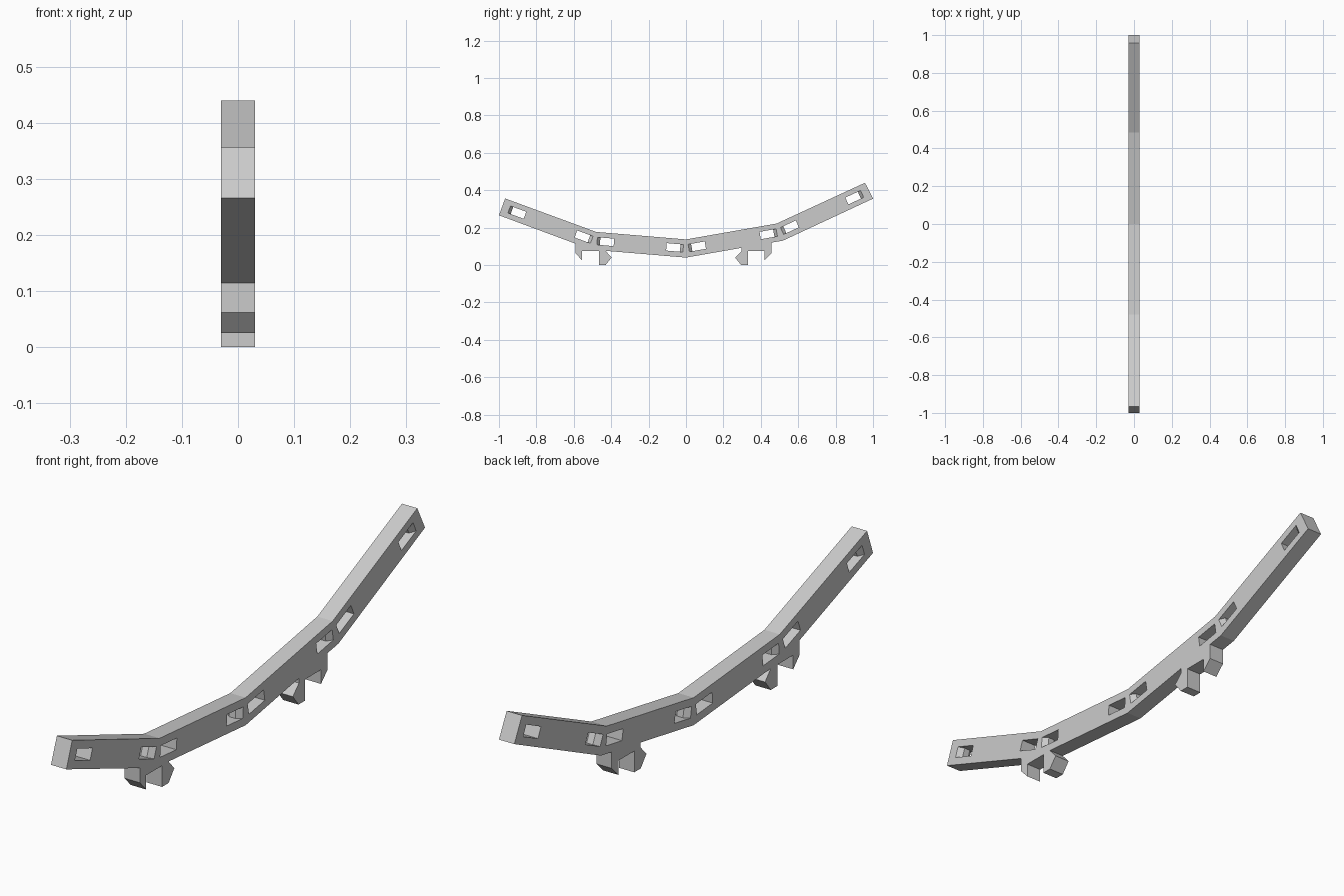
import bpy, bmesh
from mathutils import Vector

if "Cube" in bpy.data.objects:
    bpy.data.objects.remove(bpy.data.objects["Cube"])

grey = bpy.data.materials.new("light_grey")
grey.use_nodes = True
grey.diffuse_color = (0.6, 0.6, 0.6, 1)
grey.node_tree.nodes["Principled BSDF"].inputs["Base Color"].default_value = grey.diffuse_color

HALF_WIDTH = 0.03


def prism(name, points, sweep):
    """Extrude a flat polygon along a vector into a solid object."""
    bm = bmesh.new()
    face = bm.faces.new([bm.verts.new(p) for p in points])
    new = bmesh.ops.extrude_face_region(bm, geom=[face])["geom"]
    bmesh.ops.translate(bm, vec=sweep,
                        verts=[g for g in new if isinstance(g, bmesh.types.BMVert)])
    bmesh.ops.recalc_face_normals(bm, faces=bm.faces)
    mesh = bpy.data.meshes.new(name)
    bm.to_mesh(mesh)
    bm.free()
    mesh.materials.append(grey)
    obj = bpy.data.objects.new(name, mesh)
    bpy.context.collection.objects.link(obj)
    return obj


# Bent beam with its two pairs of mounting clips, as one side profile (y, z)
top = [(-0.967, 0.356), (-0.48, 0.177), (0, 0.137), (0.485, 0.222), (0.957, 0.44)]
back_clip = [(0.457, 0.12), (0.457, 0.062), (0.42, 0.025), (0.42, 0.075), (0.331, 0.075),
             (0.331, 0), (0.295, 0), (0.263, 0.04), (0.297, 0.075), (0.297, 0.092)]
front_clip = [(-0.43, 0.076), (-0.398, 0.04), (-0.43, 0), (-0.466, 0), (-0.466, 0.075),
              (-0.555, 0.075), (-0.555, 0.025), (-0.59, 0.062), (-0.59, 0.114)]
outline = (top + [(1, 0.355), (0.517, 0.13)] + back_clip + [(0, 0.04)]
           + front_clip + [(-1, 0.266)])
beam = prism("bent_beam", [(-HALF_WIDTH, y, z) for y, z in outline],
             Vector((2 * HALF_WIDTH, 0, 0)))

# Tie slots: one near each end of every straight length, with a ridged outer wall
centres = [(-0.983, 0.311), (-0.49, 0.13), (0, 0.0885), (0.5, 0.176), (0.978, 0.397)]
slot_shape = [(-0.045, -0.032), (0.047, -0.032), (0.029, -0.012),
              (0.029, 0.012), (0.047, 0.032), (-0.045, 0.032)]


def cut_slot(joint, inward, distance):
    middle = joint + inward * distance
    across = Vector((0, -inward.z, inward.y)) * 0.04
    points = [middle - across / 2 - inward * u + Vector((x, 0, 0)) for u, x in slot_shape]
    cutter = prism("slot_cutter", points, across)
    cutter.hide_render = True
    cut = beam.modifiers.new("slot", "BOOLEAN")
    cut.operation = "DIFFERENCE"
    cut.solver = "EXACT"
    cut.object = cutter
    bpy.context.view_layer.objects.active = beam
    bpy.ops.object.modifier_apply(modifier=cut.name)
    bpy.data.objects.remove(cutter)


line = [Vector((0, y, z)) for y, z in centres]
for start, end in zip(line, line[1:]):
    for joint, other in ((start, end), (end, start)):
        is_tip = joint in (line[0], line[-1])
        cut_slot(joint, (other - joint).normalized(), 0.085 if is_tip else 0.06)
